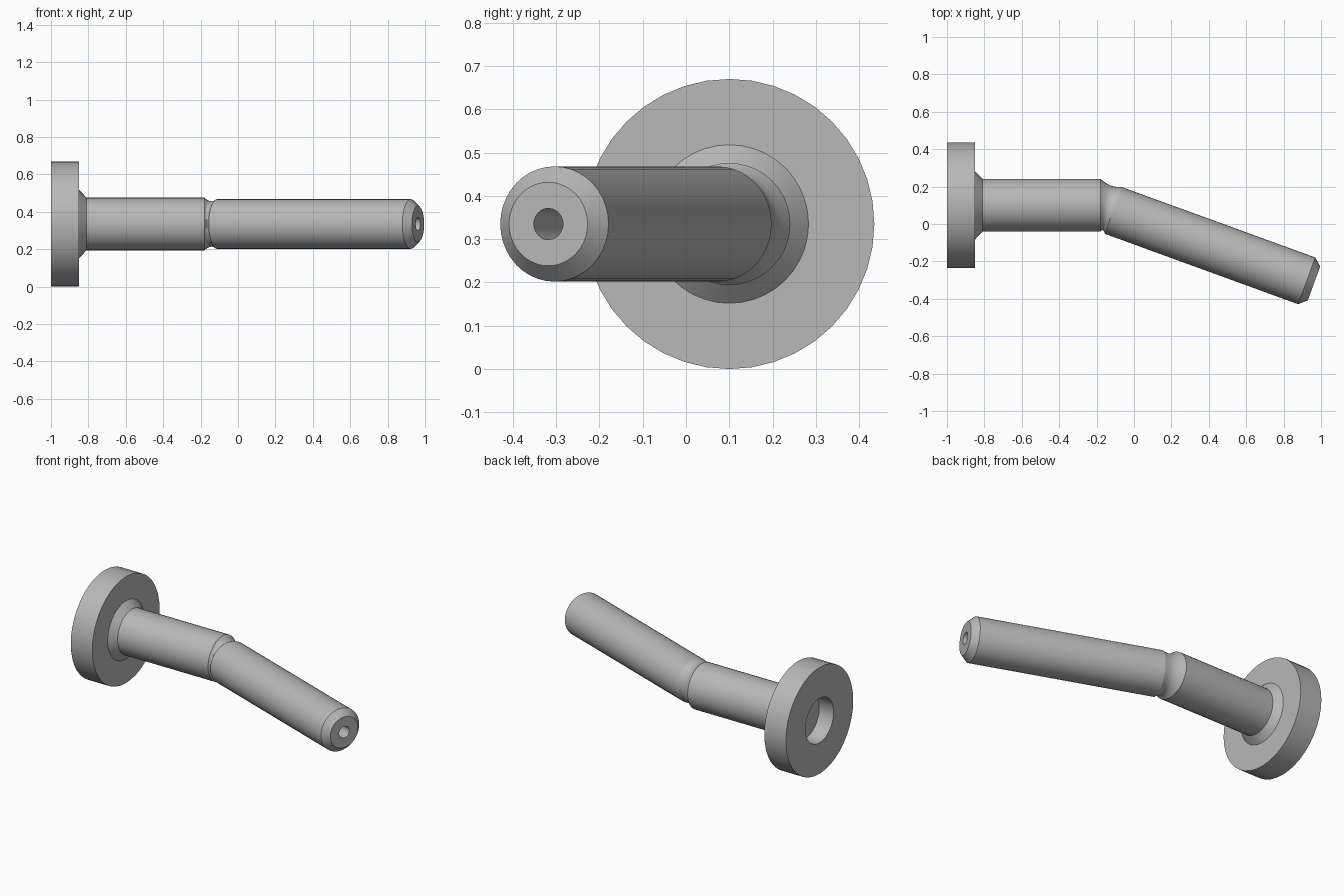
import bpy, bmesh, math
from mathutils import Vector, Matrix

cube = bpy.data.objects.get("Cube")
if cube:
    bpy.data.objects.remove(cube)

SIDES = 40
BEND = math.radians(20)
AXIS_Y, AXIS_Z = 0.10, 0.335
ELBOW = Vector((-0.186, AXIS_Y, AXIS_Z))

steel = bpy.data.materials.new("grey steel")
steel.use_nodes = True
grey = (0.48, 0.48, 0.48, 1)
steel.diffuse_color = grey
steel.node_tree.nodes["Principled BSDF"].inputs["Base Color"].default_value = grey


def straight(x, r):
    """Ring on the straight axis."""
    return Vector((x, AXIS_Y, AXIS_Z)), 0.0, r


def bent(t, r):
    """Ring on the bent axis, t beyond the elbow."""
    return ELBOW + t * Vector((math.cos(BEND), -math.sin(BEND), 0)), BEND, r


def loft(name, rings, cap_start=False, cap_end=False):
    """Skin a chain of circles, each with a centre, tilt and radius."""
    bm = bmesh.new()
    loops = []
    for centre, tilt, r in rings:
        turn = Matrix.Rotation(-tilt, 3, 'Z')
        loop = []
        for i in range(SIDES):
            a = math.tau * i / SIDES
            loop.append(bm.verts.new(centre + turn @ Vector((0, r * math.cos(a), r * math.sin(a)))))
        loops.append(loop)
    for a, b in zip(loops, loops[1:]):
        for i in range(SIDES):
            j = (i + 1) % SIDES
            bm.faces.new((a[i], a[j], b[j], b[i]))
    if cap_start:
        bm.faces.new(loops[0][::-1])
    if cap_end:
        bm.faces.new(loops[-1])
    mesh = bpy.data.meshes.new(name)
    bm.to_mesh(mesh)
    bm.free()
    mesh.materials.append(steel)
    obj = bpy.data.objects.new(name, mesh)
    bpy.context.collection.objects.link(obj)
    bpy.ops.object.select_all(action='DESELECT')
    obj.select_set(True)
    bpy.context.view_layer.objects.active = obj
    bpy.ops.object.shade_smooth_by_angle(angle=math.radians(25))
    return obj


# Flange with a blind bore in its outer face
loft("flange", [straight(-0.90, 0.14), straight(-1.0, 0.14), straight(-1.0, 0.335),
                straight(-0.85, 0.335), straight(-0.85, 0.183)], cap_start=True)

# Sleeve with a conical collar at the flange
sleeve_end = straight(-0.18, 0.141)
loft("sleeve", [straight(-0.85, 0.183), straight(-0.81, 0.141), sleeve_end])

# Grooved neck that turns from the sleeve to the arm
arm_start = bent(0.08, 0.133)
neck = []
STEPS = 8
for i in range(STEPS + 1):
    f = i / STEPS
    r = sleeve_end[2] + (arm_start[2] - sleeve_end[2]) * f - 0.016 * math.sin(math.pi * f)
    neck.append((sleeve_end[0].lerp(arm_start[0], f), BEND * f, r))
loft("neck", neck)

# Arm with a chamfered tip and a small centre hole
TIP = 1.222
loft("arm", [arm_start, bent(TIP - 0.041, 0.133), bent(TIP, 0.0965),
             bent(TIP, 0.036), bent(TIP - 0.3, 0.036)], cap_end=True)
